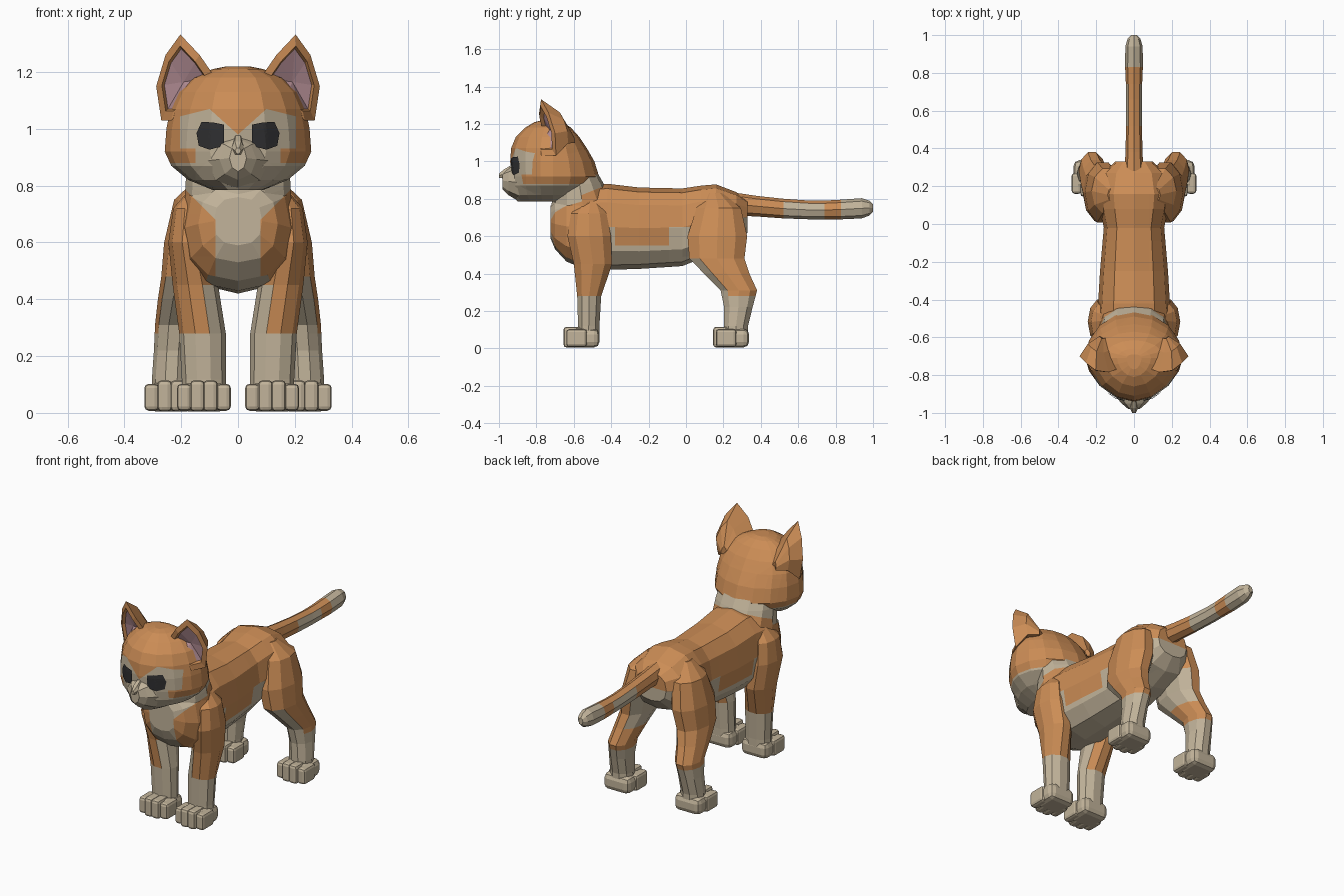
import bpy, bmesh
from math import sin, cos, pi
from mathutils import Vector
from mathutils.bvhtree import BVHTree

cube = bpy.data.objects.get("Cube")
if cube:
    bpy.data.objects.remove(cube)


def material(name, rgb):
    m = bpy.data.materials.new(name)
    m.use_nodes = True
    m.diffuse_color = (*rgb, 1)
    m.node_tree.nodes["Principled BSDF"].inputs["Base Color"].default_value = (*rgb, 1)
    return m


MATS = [material("orange fur", (0.60, 0.265, 0.092)), material("cream fur", (0.54, 0.455, 0.325)),
        material("dark eye", (0.03, 0.03, 0.032)), material("pink ear", (0.44, 0.26, 0.29))]
ORANGE, CREAM, DARK, PINK = range(4)


def finish(name, bm, rule, cuts=()):
    """Cut along colour borders, colour the faces by rule, make the object."""
    bmesh.ops.recalc_face_normals(bm, faces=bm.faces)
    for co, no in cuts:
        bmesh.ops.bisect_plane(bm, geom=bm.verts[:] + bm.edges[:] + bm.faces[:],
                               plane_co=co, plane_no=no, dist=0.0005)
    bm.normal_update()
    for f in bm.faces:
        f.material_index = rule(f.calc_center_median(), f.normal)
    me = bpy.data.meshes.new(name)
    bm.to_mesh(me)
    bm.free()
    for m in MATS:
        me.materials.append(m)
    ob = bpy.data.objects.new(name, me)
    bpy.context.collection.objects.link(ob)
    return ob


def loft(rings):
    """Skin a list of equal rings of points and cap both ends."""
    bm = bmesh.new()
    vs = [[bm.verts.new(p) for p in r] for r in rings]
    n = len(vs[0])
    for a, b in zip(vs, vs[1:]):
        for i in range(n):
            j = (i + 1) % n
            bm.faces.new((a[i], a[j], b[j], b[i]))
    bm.faces.new(vs[0])
    bm.faces.new(vs[-1])
    return bm


def flat_ring(z, y0, y1, w, x=0, n=12, ymid=None, point=1.0):
    """Level ring, widest at ymid; point above 1 tapers the front half."""
    ymid = (y0 + y1) / 2 if ymid is None else ymid
    pts = []
    for i in range(n):
        c, s = cos(2 * pi * i / n), sin(2 * pi * i / n)
        dy = s * (y1 - ymid) if s > 0 else -abs(s) ** point * (ymid - y0)
        pts.append((x + w * c, ymid + dy, z))
    return pts


def upright_ring(y, z0, z1, w, n=12, square=1.0):
    """Upright ring; square below 1 gives fuller corners."""
    def full(t):
        return abs(t) ** square * (1 if t > 0 else -1)
    return [(w * full(cos(2 * pi * i / n)), y,
             (z0 + z1) / 2 + (z1 - z0) / 2 * full(sin(2 * pi * i / n))) for i in range(n)]


def x_cuts(*xs):
    return [((s * x, 0, 0), (1, 0, 0)) for x in xs for s in (1, -1)]


# Torso with a cream bib, belly and rump patch
def bib(c):
    return c.y < -0.56 and abs(c.x) < 0.08 + max(0, c.z - 0.68) * 1.0


def torso_rule(c, n):
    belly_top = 0.55 if -0.38 < c.y < -0.09 else 0.65
    belly = -0.44 < c.y < 0.05 and c.z < belly_top
    rump = c.y > 0.27 and c.z < 0.70
    return CREAM if bib(c) or belly or rump or n.z < -0.75 else ORANGE


BIB_CUTS = x_cuts(0.08) + [((s * 0.08, 0, 0.68), (s, 0, -1)) for s in (1, -1)]
torso = loft([upright_ring(*r, square=0.82) for r in (
    (-0.725, 0.59, 0.76, 0.085), (-0.70, 0.53, 0.80, 0.14), (-0.64, 0.465, 0.84, 0.185),
    (-0.56, 0.43, 0.87, 0.205), (-0.42, 0.42, 0.88, 0.19), (-0.25, 0.425, 0.86, 0.18),
    (-0.02, 0.44, 0.855, 0.16), (0.08, 0.48, 0.87, 0.18), (0.16, 0.50, 0.877, 0.19),
    (0.27, 0.55, 0.835, 0.165), (0.33, 0.62, 0.79, 0.10))])
finish("torso", torso, torso_rule, BIB_CUTS + [((0, 0, z), (0, 0, 1)) for z in (0.55, 0.65, 0.70)] +
       [((0, y, 0), (0, 1, 0)) for y in (-0.38, -0.09)])

# Neck with a cream band sloping up to the back
neck = loft([flat_ring(*r) for r in ((0.72, -0.725, -0.36, 0.19), (0.80, -0.715, -0.40, 0.185),
                                     (0.88, -0.70, -0.44, 0.18), (0.95, -0.70, -0.48, 0.17))])
finish("neck", neck, lambda c, n: CREAM if bib(c) or c.z > 0.855 + 0.4 * (c.y + 0.47) else ORANGE,
       BIB_CUTS + [((0, -0.47, 0.855), (0, -0.4, 1))])


# Head with a cream mask and jaw
def head_rule(c, n):
    x = abs(c.x)
    jaw = c.z < 0.88
    mask = c.y < -0.74 and c.z < 1.095 - 0.25 * x and x < 0.205 and (c.z > 0.93 or x < 0.15)
    over_nose = x < 0.11 and c.z > 0.98 + 0.9 * x
    return CREAM if jaw or (mask and not over_nose) else ORANGE


head = loft([flat_ring(*r, n=16, ymid=-0.71, point=1.25) for r in (
    (0.785, -0.90, -0.68, 0.09), (0.82, -0.925, -0.60, 0.175), (0.87, -0.935, -0.49, 0.235),
    (0.92, -0.935, -0.465, 0.258), (1.0, -0.94, -0.49, 0.252), (1.07, -0.935, -0.53, 0.238),
    (1.13, -0.91, -0.57, 0.21), (1.18, -0.86, -0.615, 0.16), (1.21, -0.81, -0.66, 0.09),
    (1.22, -0.77, -0.69, 0.04))])
head_tree = BVHTree.FromBMesh(head)
finish("head", head, head_rule, x_cuts(0.205, 0.15) +
       [((0, 0, 0.98), (s * -0.9, 0, 1)) for s in (1, -1)] +
       [((0, 0, 1.095), (s * 0.25, 0, 1)) for s in (1, -1)] +
       [((0, 0, z), (0, 0, 1)) for z in (0.88, 0.93)])

# Muzzle wedge and small nose
finish("muzzle", loft([upright_ring(*r, n=8) for r in (
    (-0.80, 0.785, 0.99, 0.15), (-0.90, 0.79, 0.985, 0.11), (-0.95, 0.82, 0.965, 0.065),
    (-0.98, 0.85, 0.945, 0.03))]), lambda c, n: CREAM)
finish("nose", loft([upright_ring(*r, n=6) for r in (
    (-0.94, 0.92, 0.98, 0.018), (-0.975, 0.905, 0.96, 0.022), (-1.0, 0.91, 0.935, 0.01))]),
    lambda c, n: CREAM)

# Eyes as thin plates lying on the head
EYE = [(0.05, 0.94), (0.05, 1.015), (0.085, 1.022), (0.128, 1.025),
       (0.146, 0.985), (0.138, 0.94), (0.10, 0.927)]
for side, s in (("left", 1), ("right", -1)):
    bm = bmesh.new()
    bm.faces.new([bm.verts.new((s * x, -1.2, z)) for x, z in EYE])
    bmesh.ops.poke(bm, faces=bm.faces[:])
    bmesh.ops.subdivide_edges(bm, edges=bm.edges[:], cuts=3, use_grid_fill=True)
    for v in bm.verts:
        v.co.y = head_tree.ray_cast(v.co, Vector((0, 1, 0)))[0].y - 0.007
    finish(side + "_eye", bm, lambda c, n: DARK)

# Ears: an orange rim round a pink hollow, tapering to the back of the head
RIM = [(0.08, -0.765, 1.18), (0.135, -0.785, 1.26), (0.203, -0.775, 1.332), (0.255, -0.735, 1.26),
       (0.288, -0.70, 1.15), (0.27, -0.695, 1.03), (0.235, -0.77, 1.03), (0.16, -0.82, 1.09)]
for side, s in (("left", 1), ("right", -1)):
    rim = [Vector((s * x, y, z)) for x, y, z in RIM]
    back = Vector((s * 0.165, -0.575, 1.11))
    center = Vector((s * 0.205, -0.765, 1.165))
    lip = [p.lerp(center, 0.24) + Vector((0, -0.004, 0)) for p in rim]
    hollow = [p.lerp(center, 0.3) + Vector((-s * 0.004, 0.018, 0)) for p in rim]
    mid = [p.lerp(back, 0.45) + Vector((s * 0.012, 0.01, 0.03)) for p in rim]
    bm = loft([hollow, lip, rim, mid, [p.lerp(back, 0.85) for p in rim]])
    caps = [f for f in bm.faces if len(f.verts) > 4]
    front = min(caps, key=lambda f: f.calc_center_median().y)
    pinks = bmesh.ops.poke(bm, faces=[front])
    pinks["verts"][0].co += Vector((-s * 0.008, 0.02, 0))
    keys = [f.calc_center_median().copy() for f in pinks["faces"]]
    finish(side + "_ear", bm, lambda c, n: PINK if any((c - k).length < 1e-4 for k in keys) else ORANGE)


# Legs: rows of height, front y, back y, half width, x
FRONT = [(0.80, -0.55, -0.47, 0.04, 0.12), (0.72, -0.62, -0.42, 0.06, 0.168),
         (0.60, -0.64, -0.395, 0.07, 0.175), (0.45, -0.605, -0.39, 0.08, 0.15),
         (0.28, -0.585, -0.45, 0.082, 0.125), (0.12, -0.58, -0.46, 0.078, 0.12),
         (0.05, -0.58, -0.46, 0.078, 0.12)]
HIND = [(0.83, 0.11, 0.20, 0.04, 0.10), (0.75, 0.05, 0.30, 0.085, 0.14),
        (0.60, 0.00, 0.335, 0.095, 0.165), (0.48, 0.01, 0.32, 0.085, 0.185),
        (0.40, 0.09, 0.345, 0.077, 0.205), (0.31, 0.18, 0.385, 0.07, 0.222),
        (0.22, 0.20, 0.36, 0.066, 0.23), (0.12, 0.20, 0.335, 0.068, 0.235),
        (0.05, 0.20, 0.335, 0.07, 0.235)]


def box(bm, center, size):
    verts = bmesh.ops.create_cube(bm, size=1)["verts"]
    for v in verts:
        v.co = Vector(center) + Vector(a * b for a, b in zip(v.co, size))
    edges = list({e for v in verts for e in v.link_edges})
    bmesh.ops.bevel(bm, geom=edges, offset=min(size) * 0.3, segments=2, profile=0.5, affect='EDGES')


def paw(name, x, toe_y):
    bm = bmesh.new()
    box(bm, (x, toe_y + 0.115, 0.055), (0.17, 0.155, 0.10))
    for i in range(4):
        outer = i in (0, 3)
        box(bm, (x + (i - 1.5) * 0.046, toe_y + (0.07 if outer else 0.055), 0.055 if outer else 0.06),
            (0.052, 0.11, 0.095 if outer else 0.11))
    finish(name, bm, lambda c, n: CREAM)


for side, s in (("left", 1), ("right", -1)):
    for kind, rows, toe_y in (("front", FRONT, -0.655), ("hind", HIND, 0.145)):
        def leg_rule(c, n, kind=kind, s=s):
            if kind == "front":
                patch = n.x * s < -0.25 and n.y < 0.4 and c.z < 0.5
            else:
                patch = (n.x * s < -0.25 and 0.4 < c.z < 0.65) or (n.y < -0.5 and c.z < 0.5)
            return CREAM if c.z < 0.28 or patch else ORANGE

        bm = loft([flat_ring(z, y0, y1, w, s * x, 10) for z, y0, y1, w, x in rows])
        finish(f"{side}_{kind}_leg", bm, leg_rule, [((0, 0, 0.28), (0, 0, 1))])
        paw(f"{side}_{kind}_paw", s * rows[-1][4], toe_y)

# Tail with a cream tip and a patch underneath
tail = loft([upright_ring(*r, n=8) for r in (
    (0.28, 0.71, 0.83, 0.05), (0.38, 0.705, 0.815, 0.045), (0.52, 0.695, 0.80, 0.042),
    (0.66, 0.69, 0.79, 0.042), (0.74, 0.69, 0.79, 0.043), (0.83, 0.69, 0.795, 0.047),
    (0.94, 0.695, 0.803, 0.046), (0.98, 0.71, 0.79, 0.034), (1.0, 0.73, 0.77, 0.014))])
finish("tail", tail, lambda c, n: CREAM if c.y > 0.82 or (0.52 < c.y < 0.74 and c.z < 0.77) else ORANGE)
